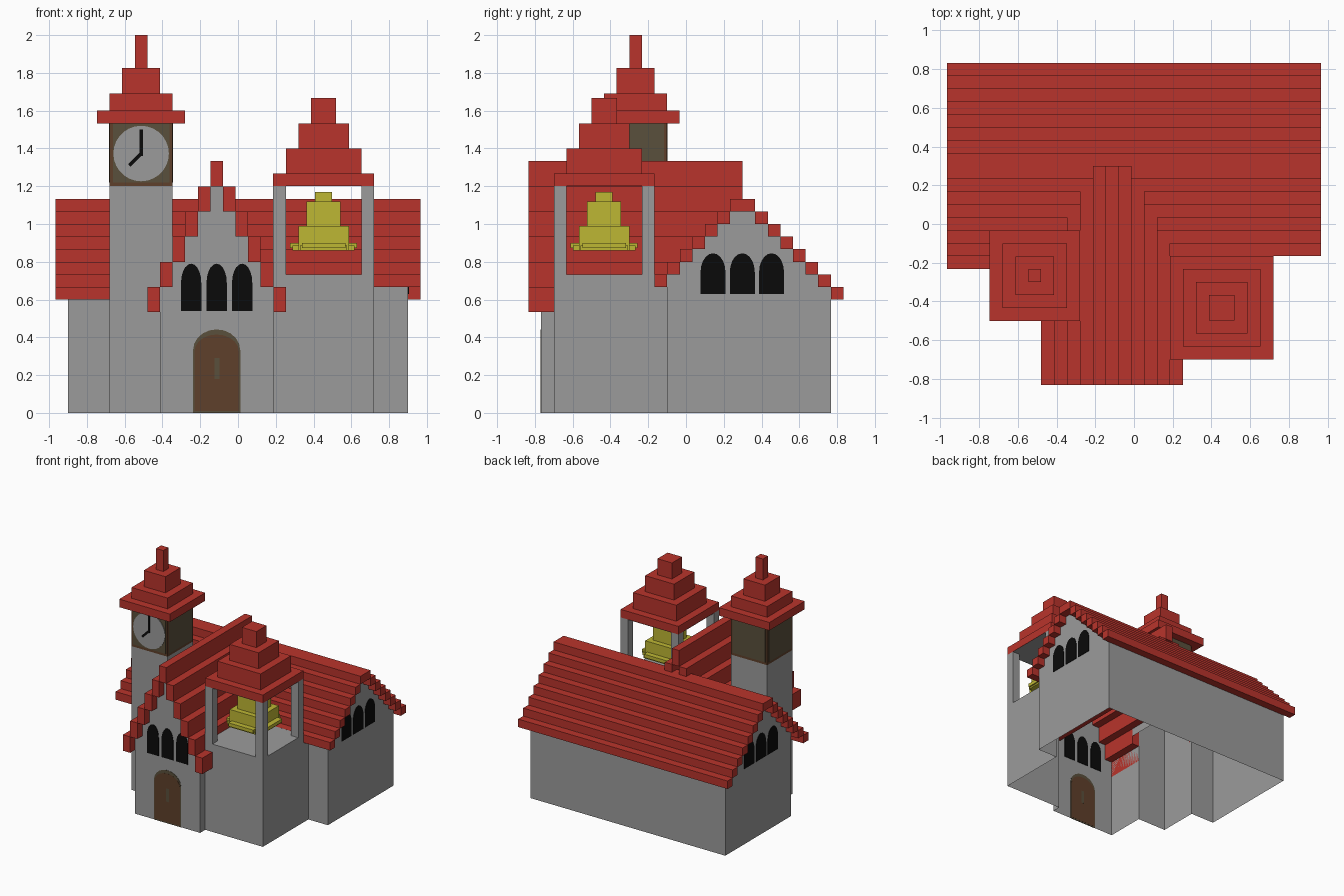
import bpy, math

if "Cube" in bpy.data.objects:
    bpy.data.objects.remove(bpy.data.objects["Cube"])

U = 1 / 15  # block size


def mat(name, rgb):
    m = bpy.data.materials.new(name)
    m.diffuse_color = (*rgb, 1)
    m.use_nodes = True
    m.node_tree.nodes["Principled BSDF"].inputs["Base Color"].default_value = m.diffuse_color
    return m


GREY = mat("stone grey", (0.33, 0.33, 0.33))
RED = mat("roof red", (0.485, 0.034, 0.025))
YELLOW = mat("bell yellow", (0.515, 0.474, 0.034))
BLACK = mat("black", (0.003, 0.003, 0.003))
BROWN = mat("wood brown", (0.114, 0.051, 0.024))
OLIVE = mat("olive brown", (0.102, 0.08, 0.045))


class Part:
    """Collects simple shapes into one object."""

    def __init__(self, name, material):
        self.name, self.material, self.v, self.f = name, material, [], []

    def poly(self, *pts):
        n = len(self.v)
        self.v += pts
        self.f.append(tuple(range(n, n + len(pts))))

    def wall(self, a, b, z0, z1):
        self.poly((*a, z0), (*b, z0), (*b, z1), (*a, z1))

    def box(self, x0, x1, y0, y1, z0, z1):
        n = len(self.v)
        self.v += [(x, y, z) for z in (z0, z1) for x, y in ((x0, y0), (x1, y0), (x1, y1), (x0, y1))]
        self.f += [tuple(n + i for i in q) for q in
                   ((3, 2, 1, 0), (4, 5, 6, 7), (0, 1, 5, 4), (1, 2, 6, 5), (2, 3, 7, 6), (3, 0, 4, 7))]

    def block(self, cx, cy, w, d, z0, z1):
        self.box(cx - w / 2, cx + w / 2, cy - d / 2, cy + d / 2, z0, z1)

    def plate(self, pts, axis, pos, t=0.008):
        """Thin flat outline facing along x or y, straddling the wall at pos."""
        def p(a, z, o):
            return (pos + o, a, z) if axis == "x" else (a, pos + o, z)
        k, n = len(pts), len(self.v)
        self.v += [p(a, z, -t / 2) for a, z in pts] + [p(a, z, t / 2) for a, z in pts]
        self.f += [tuple(range(n, n + k)), tuple(range(n + 2 * k - 1, n + k - 1, -1))]
        self.f += [(n + i, n + i + k, n + (i + 1) % k + k, n + (i + 1) % k) for i in range(k)]

    def done(self):
        me = bpy.data.meshes.new(self.name)
        me.from_pydata(self.v, [], self.f)
        me.materials.append(self.material)
        import bmesh
        bm = bmesh.new()
        bm.from_mesh(me)
        bmesh.ops.recalc_face_normals(bm, faces=bm.faces)
        bm.to_mesh(me)
        bm.free()
        bpy.context.collection.objects.link(bpy.data.objects.new(self.name, me))


def arch(c, w, z0, z1, rise):
    h = w / 2
    top = [(c + h * math.cos(a), z1 - rise + rise * math.sin(a))
           for a in (math.pi * i / 10 for i in range(11))]
    return [(c - h, z0), (c + h, z0)] + top


def rect(a0, a1, z0, z1):
    return [(a0, z0), (a1, z0), (a1, z1), (a0, z1)]


# Key positions
FX = -0.113                           # entrance gable centre
FL, FR = FX - 4.5 * U, FX + 4.5 * U   # entrance walls
TX, TY, TH = -0.513, -0.267, 2.5 * U  # clock tower
BX, BY, BH = 0.453, -0.433, 4 * U     # bell tower
YF, YB, YE = -0.1, 0.767, -0.767      # main front, back, entrance front

# Outer walls, hollow and open underneath
w = Part("outer_walls", GREY)
w.wall((0.9, YB), (-0.9, YB), 0, 0.667)
w.wall((-0.9, YF), (TX - TH, YF), 0, 0.733)
w.wall((FL, TY - TH), (FL, YE), 0, 0.667)
w.wall((FR, YE), (FR, BY - BH), 0, 0.667)
w.wall((BX + BH, YF), (0.9, YF), 0, 0.733)
for s in (-1, 1):  # stepped side gables
    for k in range(13):
        y0 = YF + k * U
        i = min(k + 2, 14 - k - 1 + 1 - 1 + 1 - 1, 7) if k < 6 else min(13 - k, 7)
        if k in (5, 6):
            i = 7
        elif k < 5:
            i = k + 2
        else:
            i = 13 - k
        w.wall((s * 0.9, y0), (s * 0.9, y0 + U), 0, 0.6 + i * U)
for k in range(9):  # stepped entrance gable
    x0 = FL + k * U
    w.wall((x0, YE), (x0 + U, YE), 0, 1.2 - abs(k - 4) * 2 * U)
w.done()

# Main roof: mirrored rows of steps
r = Part("main_roof", RED)
for i in range(8):
    z = 0.6 + i * U
    r.box(-0.967, 0.967, 0.833 - (i + 1) * U, 0.833 - i * U, z, z + U)
    y = -0.233 + i * U
    if i > 1:
        r.box(-0.967, 0.967, y, y + U, z, z + U)
    else:
        r.box(-0.967, TX - TH, y, y + U, z, z + U)
        if i == 1:
            r.box(FR, 0.967, y, y + U, z, z + U)
r.done()

# Entrance roof running back into the main roof
r = Part("entrance_roof", RED)
for i in range(6):
    z = 0.533 + i * 2 * U
    end = min(0.3, -0.233 + i * 2 * U)
    for s in ((-1, 1) if i < 5 else (1,)):
        stop = end
        if s < 0 and i < 2:
            stop = TY - TH
        if s > 0 and i == 0:
            stop = BY - BH
        r.block(FX + s * (5 - i) * U, (-0.833 + stop) / 2, U, stop + 0.833, z, z + 2 * U)
r.done()

# Clock tower shaft
x0, x1, y0, y1 = TX - TH, TX + TH, TY - TH, TY + TH
t = Part("clock_tower_shaft", GREY)
t.wall((x0, y0), (FL, y0), 0, 1.2)
t.wall((FL, y0), (x1, y0), 0.667, 1.2)
t.wall((x0, y1), (x0, y0), 0, 1.2)
t.wall((x1, y0), (x1, y1), 0.733, 1.2)
t.wall((x1, y1), (x0, y1), 0.733, 1.2)
t.done()

# Clock room, framed panels
c = Part("clock_room", BROWN)
c.block(TX, TY, 2 * TH, 2 * TH, 1.2, 1.533)
c.done()
p = Part("clock_room_panels", OLIVE)
for s in (-1, 1):
    p.plate(rect(TX - 0.15, TX + 0.15, 1.22, 1.533), "y", TY + s * TH, 0.006)
    p.plate(rect(TY - 0.15, TY + 0.15, 1.22, 1.533), "x", TX + s * TH, 0.006)
p.done()
p = Part("clock_face", GREY)
p.plate([(TX + 0.147 * math.cos(a), 1.373 + 0.147 * math.sin(a))
         for a in (2 * math.pi * i / 28 for i in range(28))], "y", y0 - 0.003)
p.done()
p = Part("clock_hands", BLACK)
p.plate(rect(TX - 0.009, TX + 0.009, 1.36, 1.5), "y", y0 - 0.007)
p.plate([(TX - 0.006, 1.38), (TX - 0.068, 1.317), (TX - 0.057, 1.303), (TX + 0.008, 1.367)],
        "y", y0 - 0.007)
p.done()

# Stepped tower roofs
r = Part("clock_tower_roof", RED)
for n, za, zb in ((7, 1.533, 1.6), (5, 1.6, 1.69), (3, 1.69, 1.825), (1, 1.825, 2.0)):
    r.block(TX, TY, n * U, n * U, za, zb)
r.done()
r = Part("bell_tower_roof", RED)
for n, za, zb in ((8, 1.2, 1.267), (6, 1.267, 1.4), (4, 1.4, 1.533), (2, 1.533, 1.667)):
    r.block(BX, BY, n * U, n * U, za, zb)
r.done()

# Bell tower base, corner posts and ceiling
b = Part("bell_tower_base", GREY)
x0, x1, y0, y1 = BX - BH, BX + BH, BY - BH, BY + BH
b.wall((x0, y0), (x1, y0), 0, 0.733)
b.wall((x1, y0), (x1, YF), 0, 0.733)
b.wall((x0, y0), (x0, YF), 0.667, 0.733)
for z in (0.733, 1.198):
    b.poly((x0, y0, z), (x1, y0, z), (x1, y1, z), (x0, y1, z))
b.done()
b = Part("bell_tower_posts", GREY)
for sx in (-1, 1):
    for sy in (-1, 1):
        b.block(BX + sx * 3.5 * U, BY + sy * 3.5 * U, U, U, 0.733, 1.2)
b.done()

# Bell
b = Part("bell", YELLOW)
for d, za, zb in ((0.267, 0.86, 0.99), (0.18, 0.99, 1.12), (0.09, 1.12, 1.17)):
    b.block(BX, BY, d, d, za, zb)
for a, d, za, zb in ((0.355, 0.23, 0.872, 0.9), (0.33, 0.25, 0.86, 0.885)):
    b.block(BX, BY, a, d, za, zb)
    b.block(BX, BY, d, a, za, zb)
b.done()

# Windows
p = Part("windows", BLACK)
for k in (-1, 0, 1):
    p.plate(arch(FX + k * 0.135, 0.107, 0.54, 0.79, 0.1), "y", YE)
    for s in (-1, 1):
        p.plate(arch(0.298 + k * 0.155, 0.132, 0.63, 0.845, 0.1), "x", s * 0.9)
p.done()

# Door with frame and handle strip
p = Part("door_frame", OLIVE)
p.plate(arch(FX, 0.25, 0, 0.442, 0.11), "y", YE, 0.005)
p.done()
p = Part("door", BROWN)
p.plate(arch(FX, 0.235, 0.01, 0.415, 0.09), "y", YE, 0.007)
p.done()
p = Part("door_handle", OLIVE)
p.plate(rect(FX - 0.012, FX + 0.015, 0.18, 0.29), "y", YE, 0.009)
p.done()
